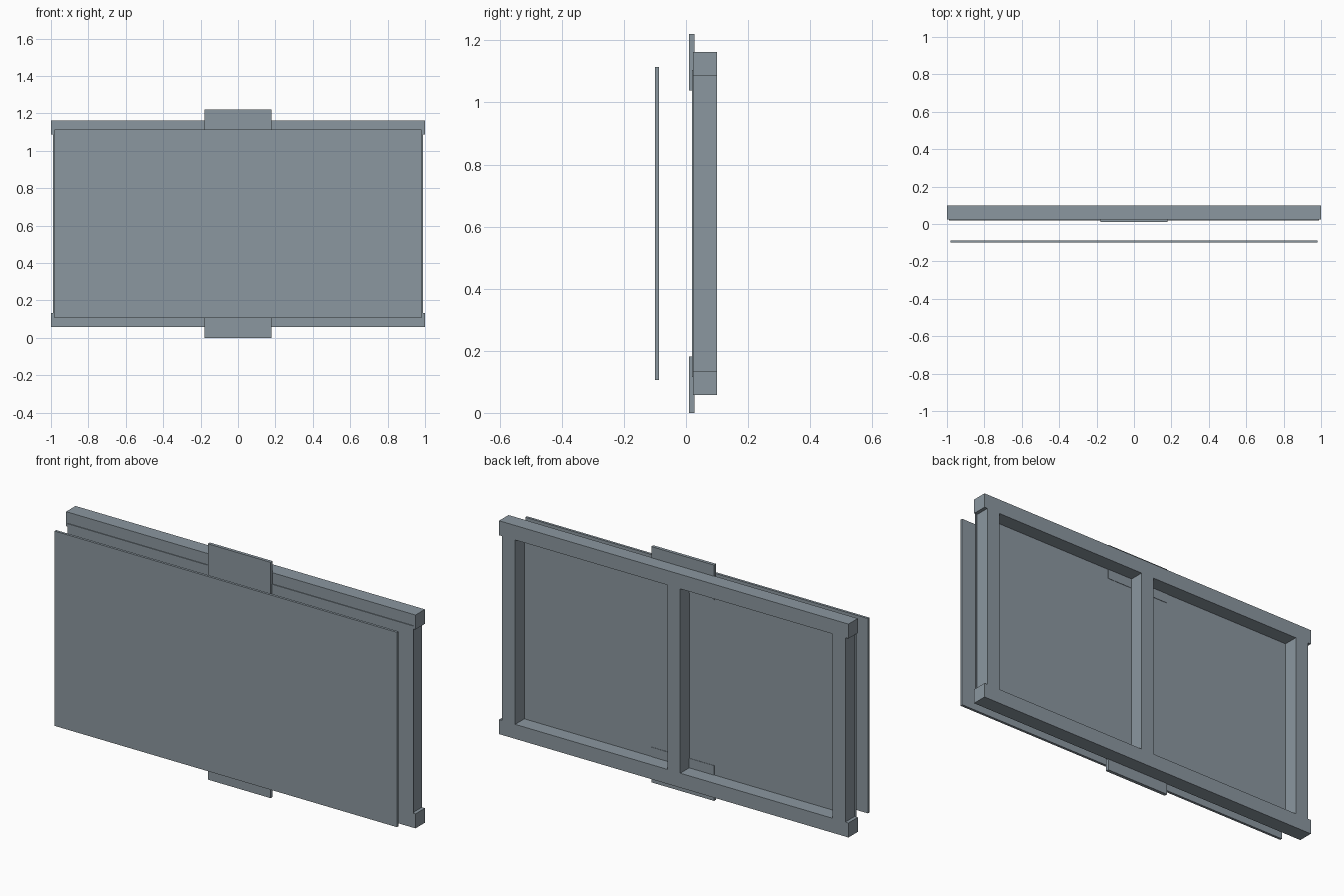
import bpy
import bmesh
from mathutils import Vector

cube = bpy.data.objects.get("Cube")
if cube:
    bpy.data.objects.remove(cube, do_unlink=True)

# Single blue-grey finish
grey = bpy.data.materials.new("blue_grey")
grey.use_nodes = True
colour = (0.26, 0.31, 0.35, 1)
grey.diffuse_color = colour
grey.node_tree.nodes["Principled BSDF"].inputs["Base Color"].default_value = colour


def box(name, xs, ys, zs):
    """Axis-aligned box given its range on each axis."""
    lo, hi = (Vector(c) for c in zip(xs, ys, zs))
    bm = bmesh.new()
    bmesh.ops.create_cube(bm, size=1)
    bmesh.ops.scale(bm, vec=hi - lo, verts=bm.verts)
    mesh = bpy.data.meshes.new(name)
    bm.to_mesh(mesh)
    bm.free()
    mesh.materials.append(grey)
    obj = bpy.data.objects.new(name, mesh)
    obj.location = (lo + hi) / 2
    bpy.context.collection.objects.link(obj)
    return obj


HEIGHT = 1.22
FRAME_Y = (0.023, 0.10)
RAIL_LOW, RAIL_HIGH = 0.058, 0.133

# Front panel and the thin backing board on the frame
box("front_panel", (-0.98, 0.98), (-0.10, -0.087), (0.106, HEIGHT - 0.106))
box("backing_board", (-0.99, 0.99), (0.019, 0.025), (0.116, HEIGHT - 0.116))

# Rails and mounting plates, mirrored bottom to top
for side in ("bottom", "top"):
    def span(a, b):
        return (a, b) if side == "bottom" else (HEIGHT - b, HEIGHT - a)
    box(side + "_rail", (-1, 1), FRAME_Y, span(RAIL_LOW, RAIL_HIGH))
    box(side + "_plate", (-0.18, 0.18), (0.01, 0.027), span(0, 0.182))

# Upright stiles between the rails
for name, centre in (("right", -0.945), ("centre", 0), ("left", 0.945)):
    box(name + "_stile", (centre - 0.037, centre + 0.037), FRAME_Y,
        (RAIL_HIGH, HEIGHT - RAIL_HIGH))
